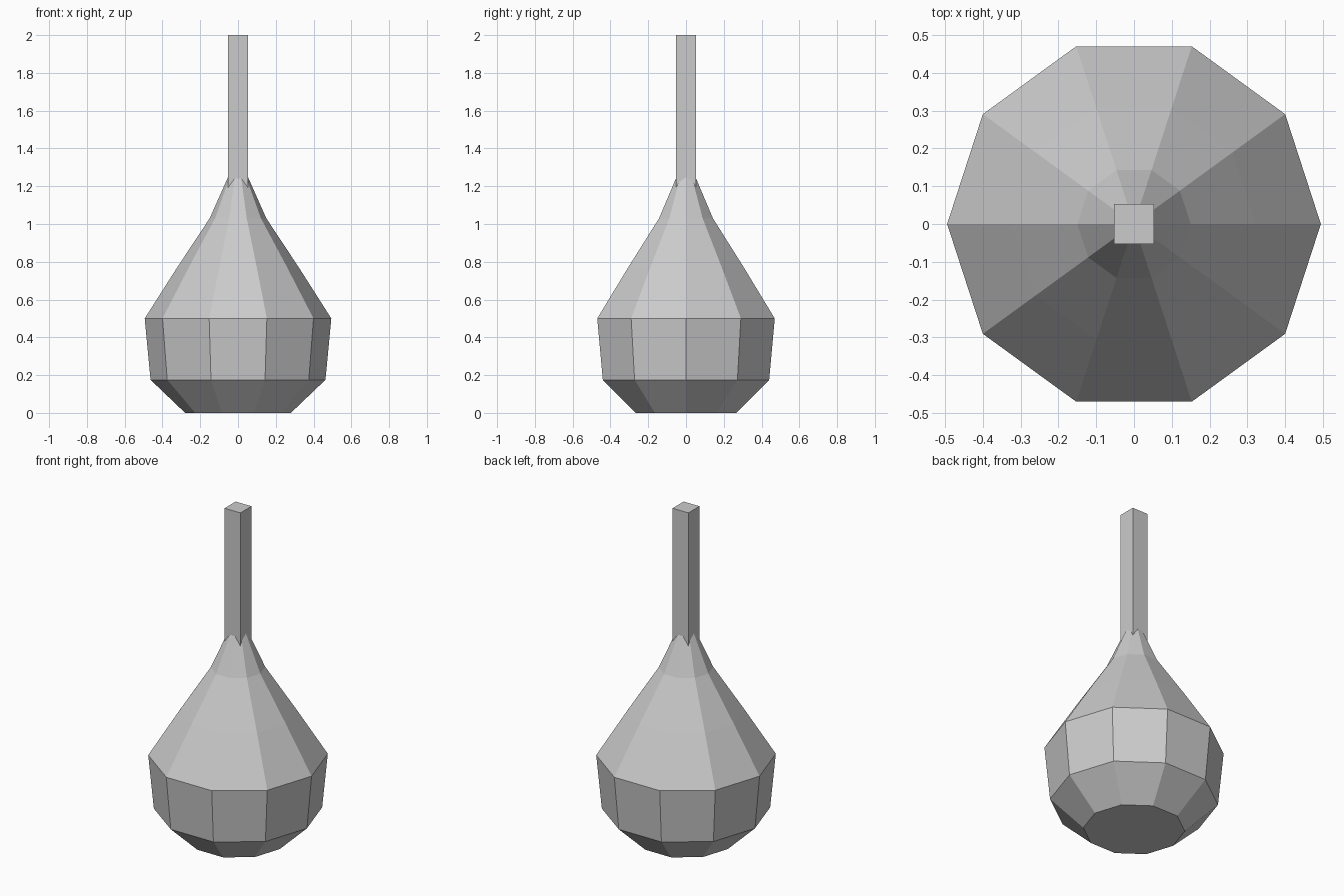
import bpy, bmesh, math

if "Cube" in bpy.data.objects:
    bpy.data.objects.remove(bpy.data.objects["Cube"])

grey = bpy.data.materials.new("plain grey")
grey.diffuse_color = (0.6, 0.6, 0.6, 1)
grey.use_nodes = True
grey.node_tree.nodes["Principled BSDF"].inputs["Base Color"].default_value = grey.diffuse_color


def finish(bm, name):
    bmesh.ops.recalc_face_normals(bm, faces=bm.faces)
    mesh = bpy.data.meshes.new(name)
    bm.to_mesh(mesh)
    bm.free()
    mesh.materials.append(grey)
    obj = bpy.data.objects.new(name, mesh)
    bpy.context.collection.objects.link(obj)
    return obj


def lathe(name, profile, sides):
    """Faceted solid of revolution from (radius, height) pairs, capped at both ends."""
    bm = bmesh.new()
    rings = [[bm.verts.new((r * math.cos(math.tau * i / sides),
                            r * math.sin(math.tau * i / sides), z))
              for i in range(sides)] for r, z in profile]
    for low, high in zip(rings, rings[1:]):
        for i in range(sides):
            j = (i + 1) % sides
            bm.faces.new((low[i], low[j], high[j], high[i]))
    bm.faces.new(rings[0])
    bm.faces.new(rings[-1])
    return finish(bm, name)


# Ten-sided bulb: base, bevel, belly, shoulder and tapering neck
lathe("bulb", [(0.28, 0), (0.463, 0.175), (0.494, 0.5), (0.322, 0.77),
               (0.15, 1.03), (0.05, 1.255)], 10)

# Square stem rising out of the neck
bm = bmesh.new()
bmesh.ops.create_cube(bm, size=1)
bmesh.ops.scale(bm, vec=(0.106, 0.106, 0.85), verts=bm.verts)
bmesh.ops.translate(bm, vec=(0, 0, 1.575), verts=bm.verts)
finish(bm, "stem")
